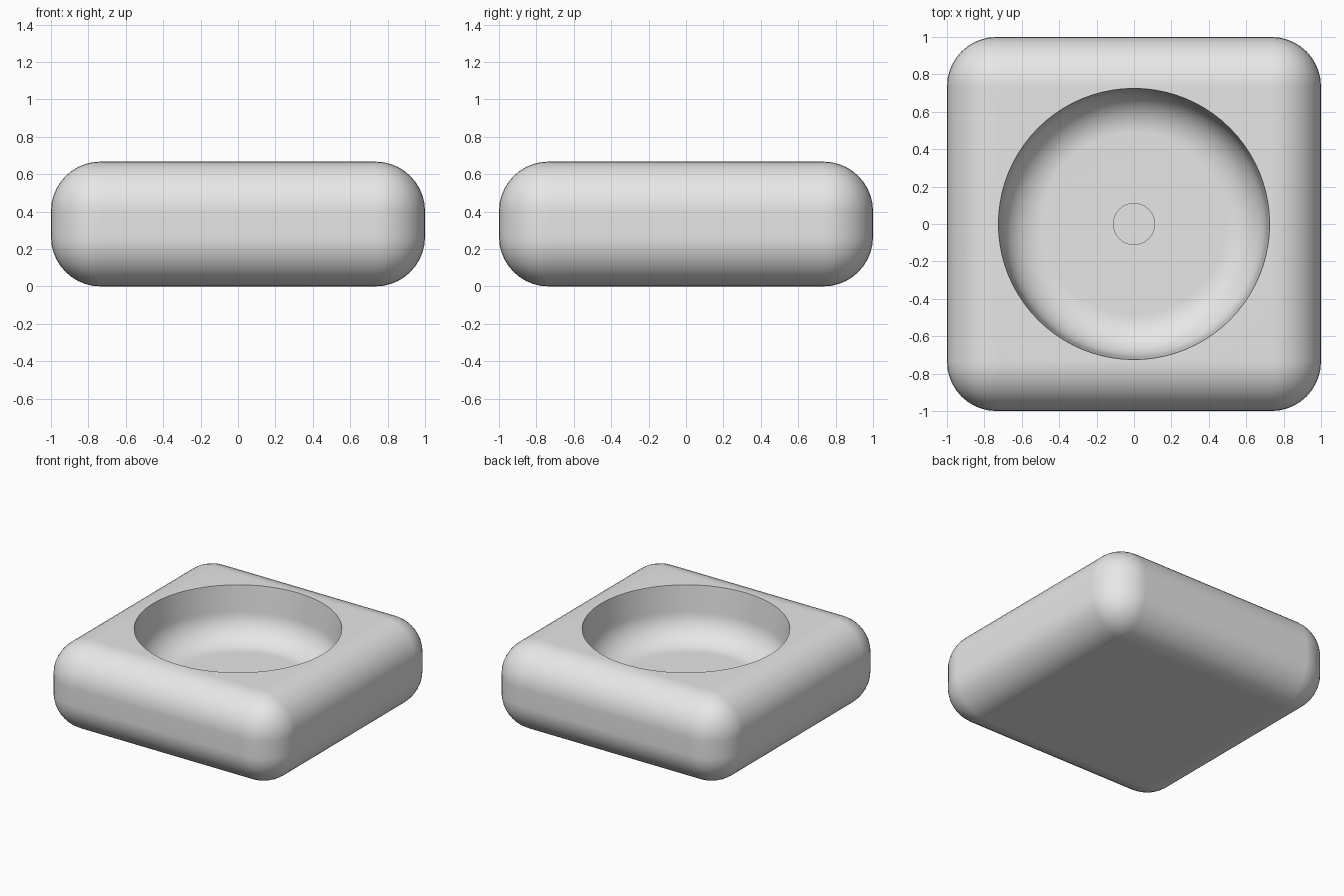
import bpy
import bmesh
from math import cos, sin, pi, radians
from mathutils import Matrix, Vector

cube = bpy.data.objects.get("Cube")
if cube:
    bpy.data.objects.remove(cube, do_unlink=True)

HEIGHT = 0.667
EDGE_RADIUS = 0.265
FLOOR_Z = 0.26
FLOOR_RADIUS = 0.49
FILLET = 0.22

grey = bpy.data.materials.new("light_grey")
grey.use_nodes = True
grey.diffuse_color = (0.8, 0.8, 0.8, 1)
grey.node_tree.nodes["Principled BSDF"].inputs["Base Color"].default_value = (0.8, 0.8, 0.8, 1)


def add_object(name, bm):
    mesh = bpy.data.meshes.new(name)
    bmesh.ops.recalc_face_normals(bm, faces=bm.faces)
    bm.to_mesh(mesh)
    bm.free()
    mesh.materials.append(grey)
    obj = bpy.data.objects.new(name, mesh)
    bpy.context.collection.objects.link(obj)
    return obj


# Square block with fully rounded edges
bm = bmesh.new()
bmesh.ops.create_cube(bm, size=1, matrix=Matrix.Translation((0, 0, HEIGHT / 2))
                      @ Matrix.Diagonal((2, 2, HEIGHT, 1)))
bmesh.ops.bevel(bm, geom=bm.edges[:], offset=EDGE_RADIUS, segments=10,
                profile=0.5, affect='EDGES')
block = add_object("rounded_block", bm)

# Bowl cutter: centre recess, flat floor, curved fillet, steep wall
profile = [(0, FLOOR_Z - 0.05), (0.11, FLOOR_Z - 0.05), (0.11, FLOOR_Z)]
for i in range(13):
    a = i / 12 * pi / 2
    profile.append((FLOOR_RADIUS + FILLET * sin(a), FLOOR_Z + FILLET * (1 - cos(a))))
profile += [(0.725, HEIGHT), (0.725, HEIGHT + 0.2), (0, HEIGHT + 0.2)]

bm = bmesh.new()
verts = [bm.verts.new((r, 0, z)) for r, z in profile]
edges = [bm.edges.new(pair) for pair in zip(verts, verts[1:])]
bmesh.ops.spin(bm, geom=verts + edges, cent=Vector(), axis=(0, 0, 1),
               angle=2 * pi, steps=80, use_duplicate=False)
bmesh.ops.remove_doubles(bm, verts=bm.verts, dist=0.0001)
cutter = add_object("bowl_cutter", bm)
cutter.hide_render = True

# Carve the bowl
cut = block.modifiers.new("bowl", 'BOOLEAN')
cut.operation = 'DIFFERENCE'
cut.solver = 'EXACT'
cut.object = cutter
bpy.ops.object.select_all(action='DESELECT')
block.select_set(True)
bpy.context.view_layer.objects.active = block
bpy.ops.object.modifier_apply(modifier=cut.name)
bpy.data.objects.remove(cutter, do_unlink=True)

# Smooth curves, crisp rim and flat faces
bpy.ops.object.shade_smooth_by_angle(angle=radians(35))
weighted = block.modifiers.new("flat_faces", 'WEIGHTED_NORMAL')
weighted.keep_sharp = True
